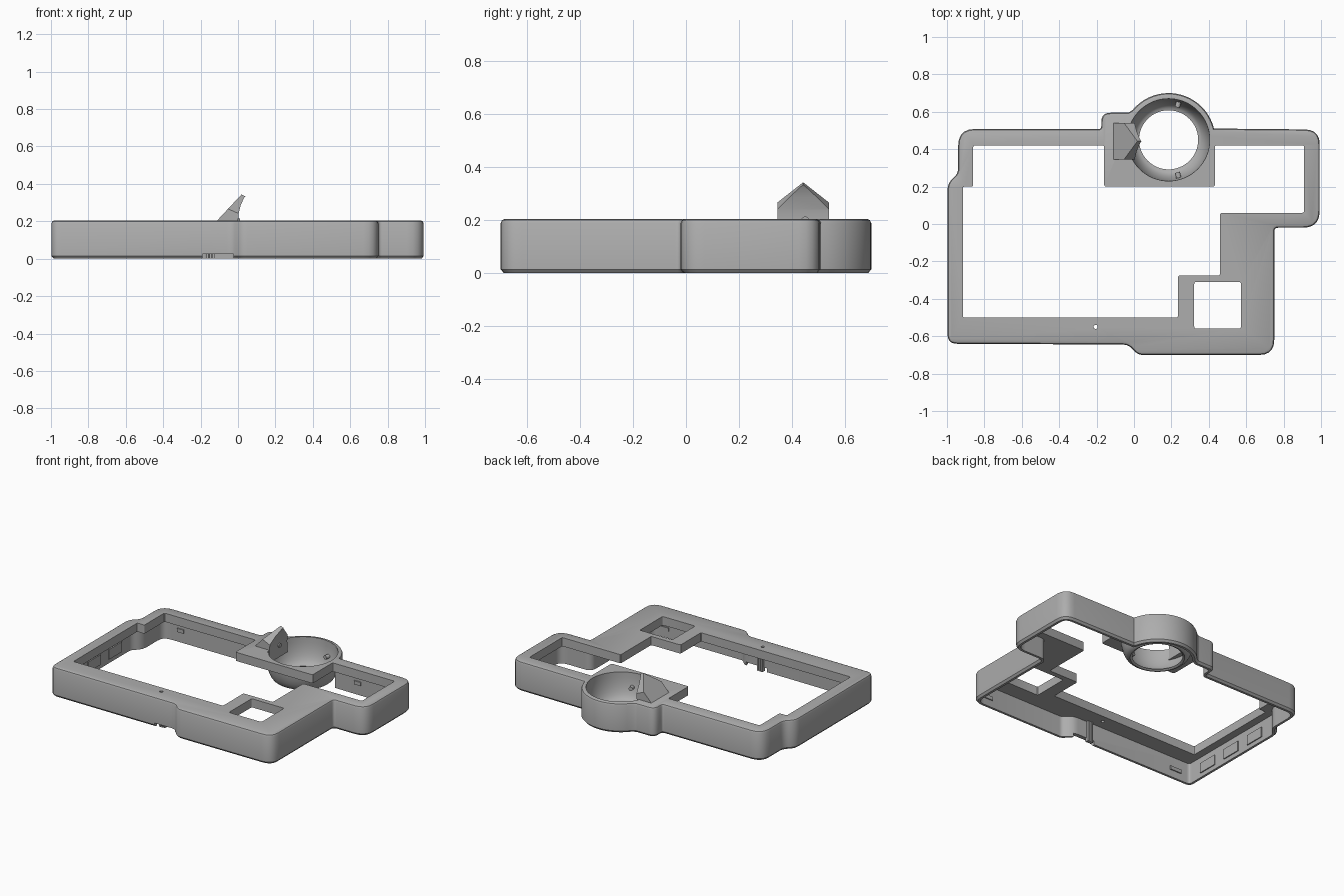
import bpy, bmesh, math
from mathutils import Vector

if "Cube" in bpy.data.objects:
    bpy.data.objects.remove(bpy.data.objects["Cube"])

grey = bpy.data.materials.new("plain grey")
grey.use_nodes = True
grey.diffuse_color = (0.42, 0.42, 0.42, 1)
grey.node_tree.nodes["Principled BSDF"].inputs["Base Color"].default_value = (0.42, 0.42, 0.42, 1)

H, PLATE, WALL = 0.205, 0.06, 0.028
CUP = Vector((0.185, 0.45))


def rounded(corners, steps=5):
    """Round every (x, y, radius) corner of a polygon with a small curve."""
    out = []
    for i, (x, y, r) in enumerate(corners):
        p = Vector((x, y))
        if r == 0:
            out.append(p)
            continue
        a = (Vector(corners[i - 1][:2]) - p).normalized() * r + p
        b = (Vector(corners[(i + 1) % len(corners)][:2]) - p).normalized() * r + p
        for k in range(steps + 1):
            t = k / steps
            out.append(a * (1 - t) ** 2 + p * 2 * t * (1 - t) + b * t * t)
    return out


def inset(points, d):
    """Move a counter-clockwise outline inwards by d."""
    out = []
    for i, p in enumerate(points):
        e1 = (p - points[i - 1]).normalized()
        e2 = (points[(i + 1) % len(points)] - p).normalized()
        n1, n2 = Vector((-e1.y, e1.x)), Vector((-e2.y, e2.x))
        out.append(p + (n1 + n2) * d / (1 + n1.dot(n2)))
    return out


def circle(c, r, n=64):
    return [Vector((c[0] + r * math.cos(k * math.tau / n), c[1] + r * math.sin(k * math.tau / n))) for k in range(n)]


def rect(x0, x1, y0, y1):
    return [Vector(p) for p in ((x0, y0), (x1, y0), (x1, y1), (x0, y1))]


def finish(name, bm):
    bmesh.ops.recalc_face_normals(bm, faces=bm.faces)
    me = bpy.data.meshes.new(name)
    bm.to_mesh(me)
    bm.free()
    ob = bpy.data.objects.new(name, me)
    bpy.context.collection.objects.link(ob)
    me.materials.append(grey)
    return ob


def loft(name, layers):
    """Join equal outlines, given as (points, z), into a closed solid."""
    bm = bmesh.new()
    rings = [[bm.verts.new((p.x, p.y, z)) for p in pts] for pts, z in layers]
    n = len(rings[0])
    for a, b in zip(rings, rings[1:]):
        for i in range(n):
            bm.faces.new((a[i], a[(i + 1) % n], b[(i + 1) % n], b[i]))
    bm.faces.new(rings[0][::-1])
    bm.faces.new(rings[-1])
    return finish(name, bm)


def prism(name, pts, z0, z1):
    return loft(name, [(pts, z0), (pts, z1)])


def cut(ob, cutter):
    mod = ob.modifiers.new("cut", "BOOLEAN")
    mod.operation, mod.solver, mod.object = "DIFFERENCE", "EXACT", cutter
    bpy.context.view_layer.objects.active = ob
    bpy.ops.object.modifier_apply(modifier=mod.name)
    bpy.data.objects.remove(cutter)


def smooth(ob):
    bpy.ops.object.select_all(action="DESELECT")
    ob.select_set(True)
    bpy.context.view_layer.objects.active = ob
    bpy.ops.object.shade_smooth_by_angle(angle=math.radians(30))


# Outer outline, with an arc around the cup
arc = [(CUP.x + 0.25 * math.cos(math.radians(a)), CUP.y + 0.25 * math.sin(math.radians(a)), 0)
       for a in range(14, 144, 6)]
outline = rounded([
    (-0.997, -0.64, 0.05), (-0.03, -0.645, 0.03), (0.02, -0.7, 0.03), (0.75, -0.7, 0.08),
    (0.75, -0.02, 0.02), (0.993, -0.02, 0.09), (0.993, 0.505, 0.08)] + arc + [
    (-0.03, 0.595, 0.01), (-0.175, 0.595, 0.05), (-0.175, 0.508, 0.015),
    (-0.94, 0.508, 0.09), (-0.94, 0.27, 0.03), (-0.997, 0.22, 0.04)])

# Bezel shell: bevelled block, hollow from below
shell = loft("bezel_shell", [
    (inset(outline, 0.012), 0), (outline, 0.014), (outline, H - 0.016),
    (inset(outline, 0.005), H - 0.005), (inset(outline, 0.016), H)])
cut(shell, prism("cavity", inset(outline, WALL), -0.1, H - PLATE))

# Openings through the top plate
window = rounded([
    (-0.915, -0.5, 0.01), (0.235, -0.5, 0.01), (0.235, -0.275, 0.012), (0.46, -0.275, 0.01),
    (0.46, 0.06, 0.012), (0.91, 0.06, 0.01), (0.91, 0.42, 0.01), (0.433, 0.42, 0.01),
    (0.433, 0.2, 0.012), (-0.16, 0.2, 0.012), (-0.16, 0.42, 0.01), (-0.86, 0.42, 0.01),
    (-0.86, 0.2, 0.01), (-0.915, 0.2, 0.01)], 3)
cut(shell, prism("window", window, 0.1, 0.4))
cut(shell, prism("square_hole", rounded([(*p, 0.012) for p in rect(0.322, 0.572, -0.56, -0.31)], 3), 0.1, 0.4))
cut(shell, prism("pin_hole", circle((-0.205, -0.55), 0.011, 16), 0.1, 0.4))
cut(shell, prism("cup_opening", circle(CUP, 0.222), 0.1, 0.4))
cut(shell, prism("front_notch", rect(-0.19, -0.025, -0.72, -0.59), -0.1, 0.026))
smooth(shell)

# Cup: bowl-shaped ring, open at the bottom
steps = 8
inner = [(0.158 + 0.062 * math.sin(k / steps * math.pi / 2), 0.03 + (H - 0.032) * (1 - math.cos(k / steps * math.pi / 2)))
         for k in range(steps + 1)]
outer = [(r + 0.014, z - 0.008) for r, z in reversed(inner)]
profile = inner + outer
bm = bmesh.new()
rings = [[bm.verts.new((p.x, p.y, z)) for p in circle(CUP, r)] for r, z in profile]
for a, b in zip(rings, rings[1:] + rings[:1]):
    for i in range(64):
        bm.faces.new((a[i], a[(i + 1) % 64], b[(i + 1) % 64], b[i]))
cup = finish("cup", bm)
smooth(cup)

# Fin: leaning wedge with a hollow face towards the cup
side = [(-0.12, 0.195), (0.036, 0.362), (0.046, 0.369), (0.058, 0.369), (0.056, 0.356),
        (0.032, 0.325), (0.014, 0.285), (0.003, 0.24), (0.0, 0.195), (0.005, 0.12), (-0.04, 0.12)]
bm = bmesh.new()
base = bm.faces.new([bm.verts.new((x, 0.345, z)) for x, z in side])
ext = bmesh.ops.extrude_face_region(bm, geom=[base])
bmesh.ops.translate(bm, vec=(0, 0.195, 0), verts=[g for g in ext["geom"] if isinstance(g, bmesh.types.BMVert)])
for s in (-1, 1):
    cutp = bmesh.ops.bisect_plane(bm, geom=bm.verts[:] + bm.edges[:] + bm.faces[:],
                                  plane_co=(-0.05, 0.4425 + s * 0.0975, 0.265),
                                  plane_no=(0.2, s * 0.5, 0.45), clear_outer=True)
    bmesh.ops.holes_fill(bm, edges=[g for g in cutp["geom_cut"] if isinstance(g, bmesh.types.BMEdge)])
fin = finish("fin", bm)
smooth(fin)

# Fin buttons and cup rivets
for name, ang, r, z in (("rivet_back", 75, 0.195, 0.11), ("rivet_front", -75, 0.195, 0.11), ("rivet_fin", 180, 0.19, 0.2)):
    a = math.radians(ang)
    bpy.ops.mesh.primitive_cylinder_add(vertices=20, radius=0.014, depth=0.03,
                                        location=(CUP.x + r * math.cos(a), CUP.y + r * math.sin(a), z),
                                        rotation=(0, math.pi / 2, a))
    bpy.context.object.name = name
    bpy.context.object.data.materials.append(grey)

# Clip ribs in the front notch
for i in range(3):
    x = -0.168 + i * 0.016
    prism(f"clip_rib_{i + 1}", rect(x, x + 0.01, -0.625, -0.60), 0.0, H - PLATE)

# Shallow tabs on the inner walls
for i, y in enumerate((-0.5, -0.27, -0.04)):
    prism(f"side_tab_{i + 1}", rect(-0.972, -0.962, y, y + 0.14), 0.03, 0.1)
for i, x in enumerate((-0.8, 0.56)):
    prism(f"back_tab_{i + 1}", rect(x, x + 0.05, 0.472, 0.482), 0.07, 0.095)
for i, x in enumerate((-0.9, 0.6)):
    prism(f"front_tab_{i + 1}", rect(x, x + 0.09, -0.615 - 0.06 * i, -0.605 - 0.06 * i), 0.05, 0.075)
